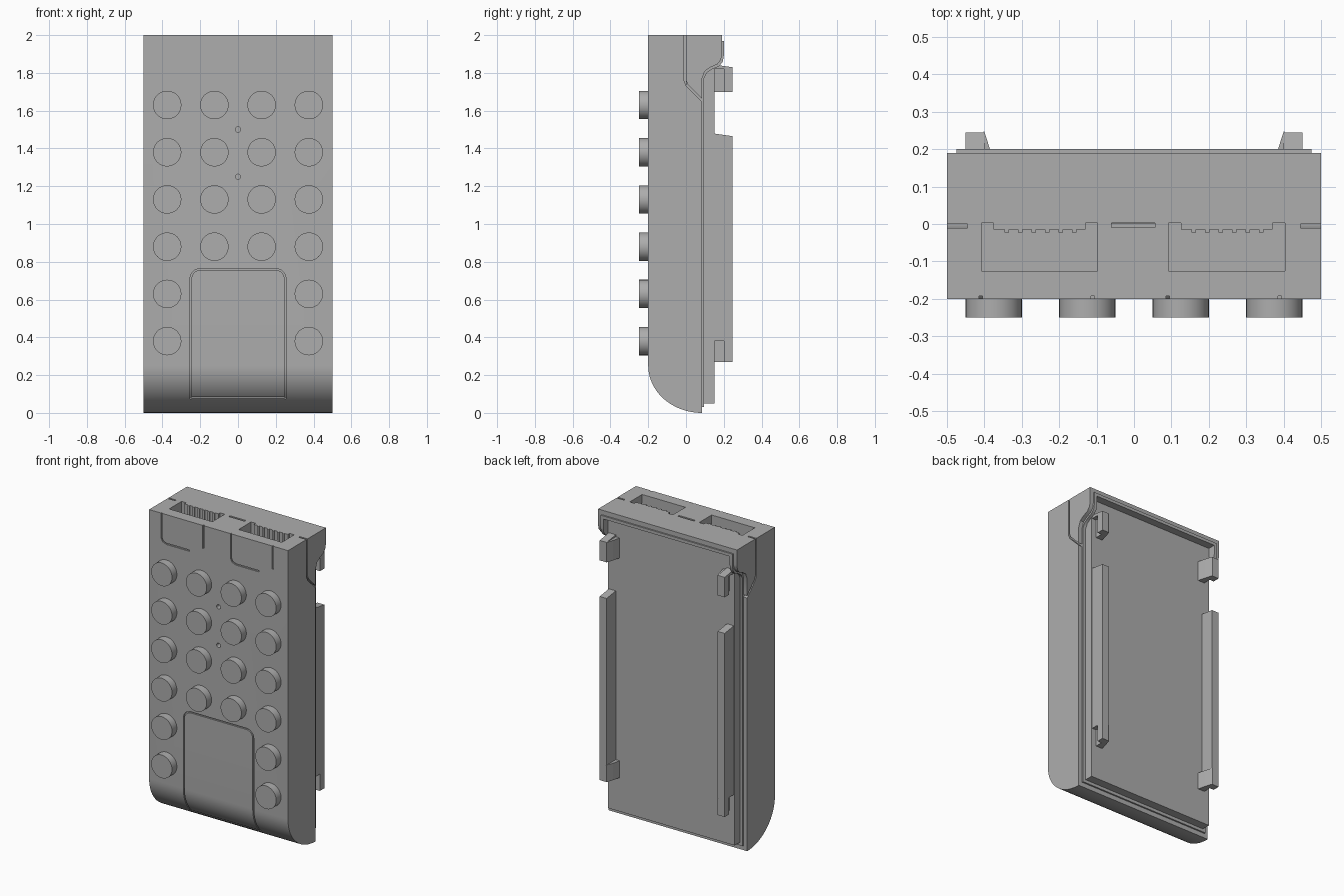
import bpy, bmesh, math

if "Cube" in bpy.data.objects:
    bpy.data.objects.remove(bpy.data.objects["Cube"])

grey = bpy.data.materials.new("mid grey plastic")
grey.use_nodes = True
COLOUR = (0.42, 0.42, 0.42, 1)
grey.diffuse_color = COLOUR
grey.node_tree.nodes["Principled BSDF"].inputs["Base Color"].default_value = COLOUR


def prism(name, pts, axis, a, b):
    """Extrude a 2D outline along an axis: x takes (y,z), y takes (x,z), z takes (x,y)."""
    i = "xyz".index(axis)
    bm = bmesh.new()
    rings = []
    for d in (a, b):
        ring = []
        for p in pts:
            co = list(p)
            co.insert(i, d)
            ring.append(bm.verts.new(co))
        rings.append(ring)
        bm.faces.new(ring)
    n = len(pts)
    for k in range(n):
        m = (k + 1) % n
        bm.faces.new((rings[0][k], rings[0][m], rings[1][m], rings[1][k]))
    bmesh.ops.recalc_face_normals(bm, faces=bm.faces)
    mesh = bpy.data.meshes.new(name)
    bm.to_mesh(mesh)
    bm.free()
    mesh.materials.append(grey)
    ob = bpy.data.objects.new(name, mesh)
    bpy.context.collection.objects.link(ob)
    return ob


def rect(x0, y0, x1, y1):
    return [(x0, y0), (x1, y0), (x1, y1), (x0, y1)]


def arc(cx, cy, rx, ry, start, end, n):
    angles = [math.radians(start + (end - start) * k / n) for k in range(n + 1)]
    return [(cx + rx * math.cos(t), cy + ry * math.sin(t)) for t in angles]


def ribbon(path, w):
    """Outline of a band of width w along a path."""
    left, right = [], []
    for k, (x, y) in enumerate(path):
        p, q = path[max(k - 1, 0)], path[min(k + 1, len(path) - 1)]
        dx, dy = q[0] - p[0], q[1] - p[1]
        s = w / 2 / math.hypot(dx, dy)
        left.append((x - dy * s, y + dx * s))
        right.append((x + dy * s, y - dx * s))
    return left + right[::-1]


def carve(target, cutter):
    """Subtract a cutter and remove it."""
    cutter.hide_render = True
    mod = target.modifiers.new("cut", "BOOLEAN")
    mod.operation = "DIFFERENCE"
    mod.solver = "EXACT"
    mod.object = cutter
    bpy.context.view_layer.objects.active = target
    bpy.ops.object.modifier_apply(modifier=mod.name)
    bpy.data.objects.remove(cutter)


def smooth(ob):
    bpy.ops.object.select_all(action="DESELECT")
    ob.select_set(True)
    bpy.context.view_layer.objects.active = ob
    bpy.ops.object.shade_smooth_by_angle(angle=math.radians(30))


# Outer shell with rounded bottom and a hood at the top of the back
bottom_arc = arc(0.085, 0.25, 0.285, 0.25, 180, 270, 20)
hood = [(0.085, 1.77), (0.1, 1.81), (0.13, 1.83), (0.165, 1.845), (0.185, 1.87), (0.19, 1.9)]
body = prism("body_shell", [(-0.2, 2)] + bottom_arc + hood + [(0.19, 2)], "x", -0.5, 0.5)

# Inner lip, set in from the shell edge
lip_outline = [(0, 0.03), (0.095, 0.03), (0.095, 1.77), (0.11, 1.8), (0.14, 1.82),
               (0.175, 1.835), (0.195, 1.86), (0.2, 1.89), (0.2, 1.97), (0, 1.97)]
lip = prism("inner_lip", lip_outline, "x", -0.475, 0.475)
for part in (body, lip):
    carve(part, prism("hood_pocket", rect(-0.455, 1.5, 0.455, 1.95), "y", 0.1, 0.3))

# Raised back panel
prism("back_panel", rect(-0.455, 0.05, 0.455, 1.955), "y", 0.02, 0.15)

# Sockets and slots in the top
for x in (-0.4, 0.1):
    a, b, y = x - 0.008, x + 0.303, -0.015
    outline = [(a, -0.125), (b, -0.125), (b, 0.003), (b - 0.033, 0.003), (b - 0.033, y)]
    for k in range(6):
        c = x + 0.24 - k * 0.036
        outline += [(c + 0.006, y), (c + 0.006, y - 0.008), (c - 0.006, y - 0.008), (c - 0.006, y)]
    outline += [(a + 0.033, y), (a + 0.033, 0.003), (a, 0.003)]
    for part in (body, lip):
        carve(part, prism("socket", outline, "z", 1.7, 2.1))
carve(body, prism("centre_slot", rect(-0.06, -0.01, 0.056, 0.003), "z", 1.9, 2.1))

# Side seams
seam = [(-0.005, 2.05), (-0.005, 1.76), (0.005, 1.735), (0.1, 1.64)]
for s in (-1, 1):
    carve(body, prism("side_seam", ribbon(seam, 0.011), "x", s * 0.445, s * 0.55))

# Seam round the front lid, following the curved bottom
top_seam = ([(-0.25, 0.6)] + arc(-0.2, 0.71, 0.05, 0.05, 180, 90, 6)
            + arc(0.2, 0.71, 0.05, 0.05, 90, 0, 6) + [(0.25, 0.6)])
carve(body, prism("lid_top", ribbon(top_seam, 0.008), "y", -0.25, -0.19))
front_line = [(-0.2, 0.61)] + [p for p in bottom_arc if p[1] > 0.07]
for x in (-0.25, 0.25):
    carve(body, prism("lid_side", ribbon(front_line, 0.02), "x", x - 0.004, x + 0.004))
carve(body, prism("lid_foot", rect(-0.135, 0.076, -0.115, 0.084), "x", -0.25, 0.25))

# Shallow marker lines below the sockets and two pin holes
for x in (-0.41, 0.09):
    mark = [(x, 2.05), (x, 1.84), (x + 0.01, 1.82), (x + 0.035, 1.81), (x + 0.2, 1.81)]
    carve(body, prism("marker_line", ribbon(mark, 0.009), "y", -0.25, -0.193))
    carve(body, prism("marker_end", rect(x + 0.295, 1.85, x + 0.304, 2.05), "y", -0.25, -0.193))
for z in (1.25, 1.5):
    carve(body, prism("pin_hole", arc(0, z, 0.014, 0.014, 0, 345, 23), "y", -0.25, -0.15))
smooth(body)
smooth(lip)

# Round front buttons
for row in range(6):
    for x in (-0.375, -0.125, 0.125, 0.375):
        if row > 3 and abs(x) < 0.2:
            continue
        z = 1.63 - row * 0.25
        button = prism("button", arc(x, z, 0.075, 0.075, 0, 352.5, 47), "y", -0.25, -0.195)
        smooth(button)

# Guide rails and upper hooks on the back, undercut at the open ends
for s, side in ((-1, "right"), (1, "left")):
    rail = prism(side + "_rail", [(0.14, 0.27), (0.245, 0.27), (0.245, 1.465), (0.14, 1.48)],
                 "x", s * 0.4, s * 0.45)
    carve(rail, prism("rail_notch", rect(0.15, 0.2, 0.2, 0.38), "x", s * 0.42, s * 0.5))
    hook = prism(side + "_hook", [(0.14, 1.7), (0.245, 1.7), (0.245, 1.83), (0.14, 1.845)],
                 "x", s * 0.4, s * 0.45)
    carve(hook, prism("hook_notch", rect(0.15, 1.6, 0.2, 1.82), "x", s * 0.42, s * 0.5))
    taper = [(s * 0.402, 0.14), (s * 0.37, 0.14), (s * 0.385, 0.2), (s * 0.4, 0.247), (s * 0.402, 0.247)]
    prism(side + "_rail_taper", taper, "z", 0.27, 0.38)
    prism(side + "_hook_taper", taper, "z", 1.7, 1.83)
